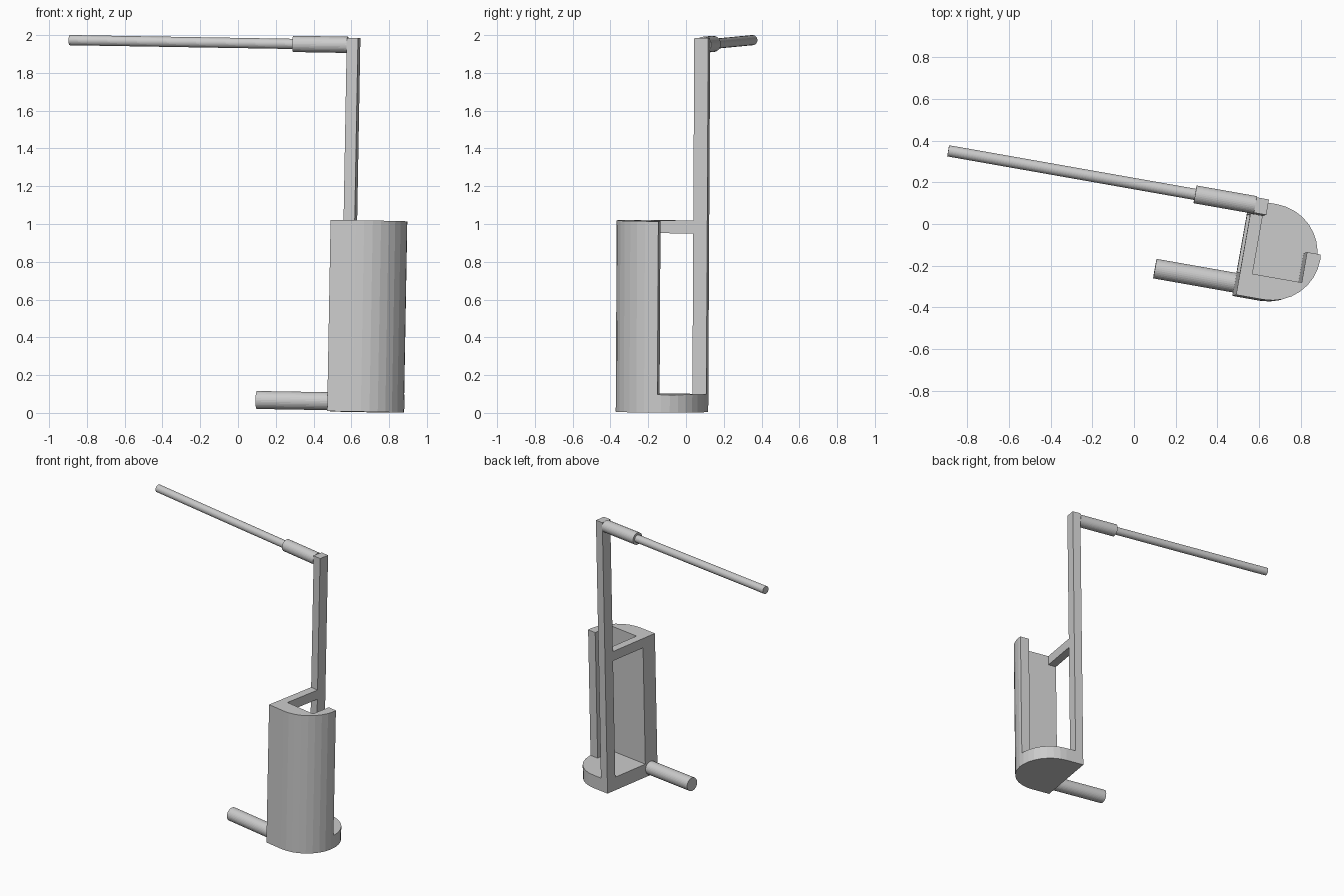
import bpy, bmesh
from math import radians, sin, cos, pi
from mathutils import Matrix, Euler

if "Cube" in bpy.data.objects:
    bpy.data.objects.remove(bpy.data.objects["Cube"])

# The whole assembly is turned 10 degrees and leans slightly
POSE = (Matrix.Translation((0, 0, 0.016))
        @ Euler((radians(-0.3), radians(1.02), 0)).to_matrix().to_4x4()
        @ Matrix.Rotation(radians(-10), 4, 'Z'))


def make(name, bm):
    bmesh.ops.recalc_face_normals(bm, faces=bm.faces)
    me = bpy.data.meshes.new(name)
    bm.to_mesh(me)
    bm.free()
    ob = bpy.data.objects.new(name, me)
    bpy.context.collection.objects.link(ob)
    return ob


def prism(name, pts, z0, z1):
    bm = bmesh.new()
    face = bm.faces.new([bm.verts.new((x, y, z0)) for x, y in pts])
    ext = bmesh.ops.extrude_face_region(bm, geom=[face])
    verts = [g for g in ext['geom'] if isinstance(g, bmesh.types.BMVert)]
    bmesh.ops.translate(bm, verts=verts, vec=(0, 0, z1 - z0))
    return make(name, bm)


def box(name, x0, x1, y0, y1, z0, z1):
    return prism(name, [(x0, y0), (x1, y0), (x1, y1), (x0, y1)], z0, z1)


def rod(name, x0, x1, y, z, r):
    bm = bmesh.new()
    bmesh.ops.create_cone(bm, cap_ends=True, segments=32, radius1=r, radius2=r,
                          depth=x1 - x0,
                          matrix=Matrix.Translation(((x0 + x1) / 2, y, z))
                          @ Matrix.Rotation(pi / 2, 4, 'Y'))
    ob = make(name, bm)
    ob.matrix_world = POSE
    return ob


# Body: D-shaped column, carved into base, curved wall, window frame and post
BACK, CX, CY, R = 0.525, 0.659, -0.023, 0.235
arc = [(CX + R * cos(a), CY + R * sin(a))
       for a in (-pi / 2 + pi * i / 16 for i in range(17))]
body = prism("body_with_post", [(BACK, CY - R)] + arc + [(BACK, CY + R)], 0, 1.98)
cuts = [
    (0.585, 0.825, -0.145, 0.5, 0.095, 3),      # inner chamber
    (0.585, 1.5, 0.003, 0.5, 0.095, 3),         # open side
    (0.4, 0.6, -0.145, 0.137, 0.095, 0.945),    # window
    (0.585, 1.5, -0.5, 0.5, 1.013, 3),          # space in front of the post
    (0.4, 0.6, -0.5, 0.137, 1.013, 3),          # space beside the post
]
cutters = []
for i, c in enumerate(cuts):
    cutter = box(f"cutter_{i}", *c)
    cutter.hide_render = True
    cutters.append(cutter)
    mod = body.modifiers.new(f"cut_{i}", 'BOOLEAN')
    mod.operation = 'DIFFERENCE'
    mod.solver = 'EXACT'
    mod.object = cutter
graph = bpy.context.evaluated_depsgraph_get()
body_mesh = bpy.data.meshes.new_from_object(body.evaluated_get(graph))
body.modifiers.clear()
body.data = body_mesh
for cutter in cutters:
    bpy.data.objects.remove(cutter)
body.matrix_world = POSE

# Pipes and long thin rod
rod("lower_pipe", 0.135, BACK, -0.194, 0.053, 0.0475)
rod("upper_sleeve", 0.232, BACK, 0.175, 1.943, 0.043)
rod("long_rod", -0.972, 0.232, 0.175, 1.943, 0.027)
